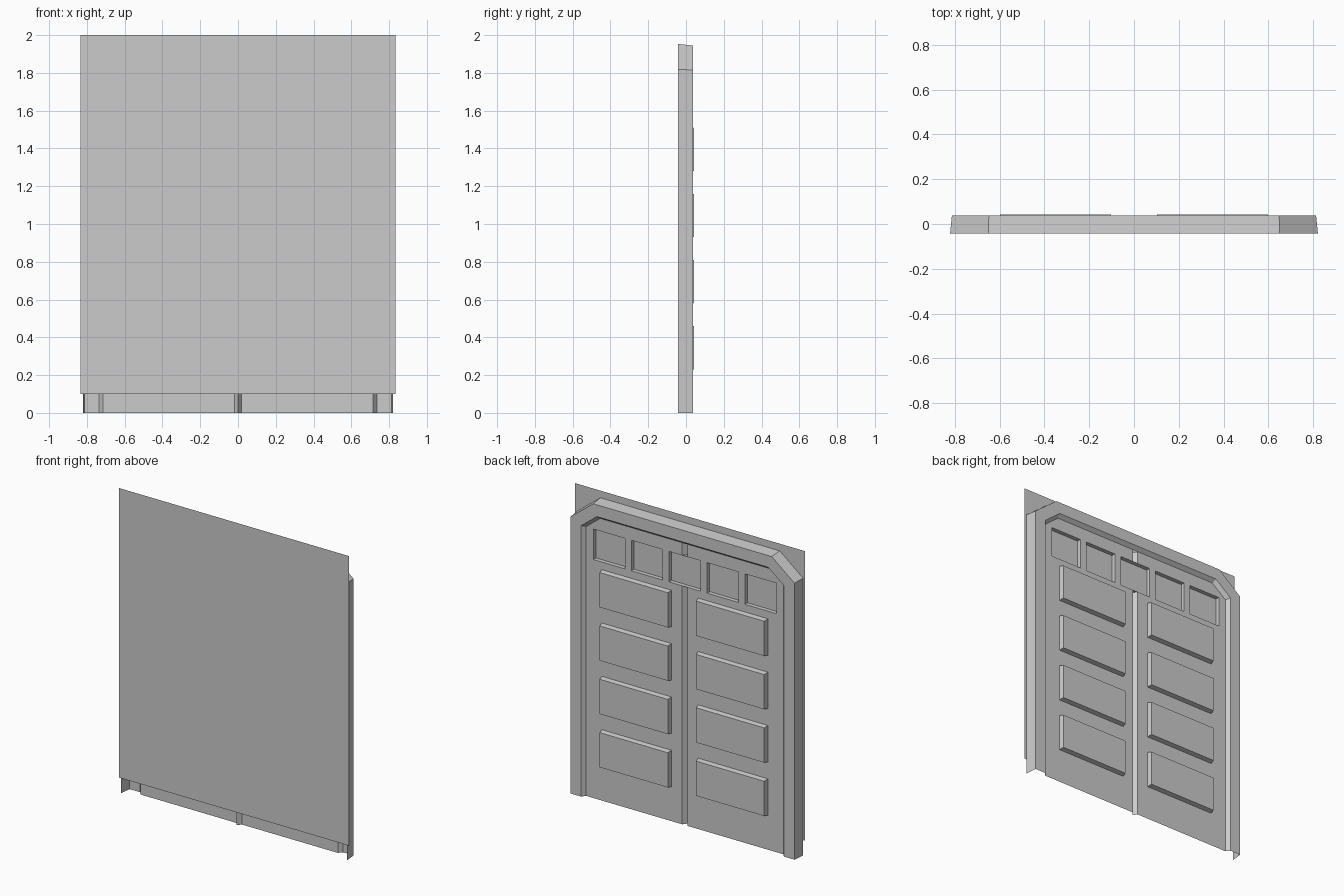
import bpy, bmesh

if "Cube" in bpy.data.objects:
    bpy.data.objects.remove(bpy.data.objects["Cube"])

BACK, FACE, DOOR, RAISED, SUNK = -0.042, 0.037, 0.012, 0.042, -0.015


def make_object(name, bm):
    mesh = bpy.data.meshes.new(name)
    bm.to_mesh(mesh)
    bm.free()
    obj = bpy.data.objects.new(name, mesh)
    bpy.context.collection.objects.link(obj)
    return obj


def arch(d):
    """Chamfered doorway outline, inset by d from the frame's front edge."""
    x, top = 0.813 - d, 1.945 - d
    nx, nz = 0.619, 0.786
    c = nx * 0.813 + nz * 1.815 - d
    right = [(x, 0), (x, (c - nx * x) / nz), ((c - nz * top) / nx, top)]
    return right + [(-px, pz) for px, pz in reversed(right)]


def add_box(bm, x0, x1, z0, z1, y_base, y_cap, taper):
    """Four sloped walls and a cap, open at the base."""
    def ring(y, t):
        pts = [(x0 + t, z0 + t), (x0 + t, z1 - t), (x1 - t, z1 - t), (x1 - t, z0 + t)]
        return [bm.verts.new((x, y, z)) for x, z in pts]
    a, b = ring(y_base, 0), ring(y_cap, taper)
    bm.faces.new(b)
    for i in range(4):
        j = (i + 1) % 4
        bm.faces.new((a[i], a[j], b[j], b[i]))


# Flat sheet closing the front
bm = bmesh.new()
bm.faces.new([bm.verts.new((x, BACK, z)) for x, z in
              [(-0.835, 0.1), (0.835, 0.1), (0.835, 2.0), (-0.835, 2.0)]])
make_object("backing_sheet", bm)

# Frame: outer wall, face and inner bevel swept round the doorway
bm = bmesh.new()
rings = [[bm.verts.new((x, y, z)) for x, z in arch(d)]
         for d, y in [(-0.008, BACK), (0, FACE), (0.077, FACE), (0.097, DOOR)]]
for a, b in zip(rings, rings[1:]):
    for i in range(5):
        bm.faces.new((a[i], b[i], b[i + 1], a[i + 1]))
bmesh.ops.recalc_face_normals(bm, faces=bm.faces)
if sum(f.normal.y for f in bm.faces) < 0:
    bmesh.ops.reverse_faces(bm, faces=bm.faces)
make_object("door_frame", bm)

# Door sheet with window openings and a centre V groove
W, W0, W1 = 0.114, 1.565, 1.765
centres = [i * 0.275 for i in range(-2, 3)]
bm = bmesh.new()
bm.faces.new([bm.verts.new((x, DOOR, z)) for x, z in reversed(arch(0.097))])
cuts = [((x, 0, 0), (1, 0, 0)) for c in centres for x in (c - W, c + W)]
cuts += [((x, 0, 0), (1, 0, 0)) for x in (-0.019, 0, 0.019)]
cuts += [((0, 0, z), (0, 0, 1)) for z in (W0, W1)]
for co, no in cuts:
    bmesh.ops.bisect_plane(bm, geom=bm.verts[:] + bm.edges[:] + bm.faces[:],
                           plane_co=co, plane_no=no)
holes = []
for f in bm.faces:
    m = f.calc_center_bounds()
    if W0 < m.z < W1 and any(abs(m.x - c) < W for c in centres):
        holes.append(f)
bmesh.ops.delete(bm, geom=holes, context='FACES')
for v in bm.verts:
    if abs(v.co.x) < 1e-4:
        v.co.y = SUNK
bmesh.ops.recalc_face_normals(bm, faces=bm.faces)
if sum(f.normal.y for f in bm.faces) < 0:
    bmesh.ops.reverse_faces(bm, faces=bm.faces)
make_object("door_sheet", bm)

# Sunken windows along the top
bm = bmesh.new()
for c in centres:
    add_box(bm, c - W, c + W, W0, W1, DOOR, SUNK, 0.0)
make_object("window_recesses", bm)

# Raised panels, four on each leaf
bm = bmesh.new()
for row in range(4):
    z = 0.225 + row * 0.35
    for x0 in (-0.603, 0.097):
        add_box(bm, x0, x0 + 0.506, z, z + 0.24, DOOR, RAISED, 0.006)
make_object("raised_panels", bm)
